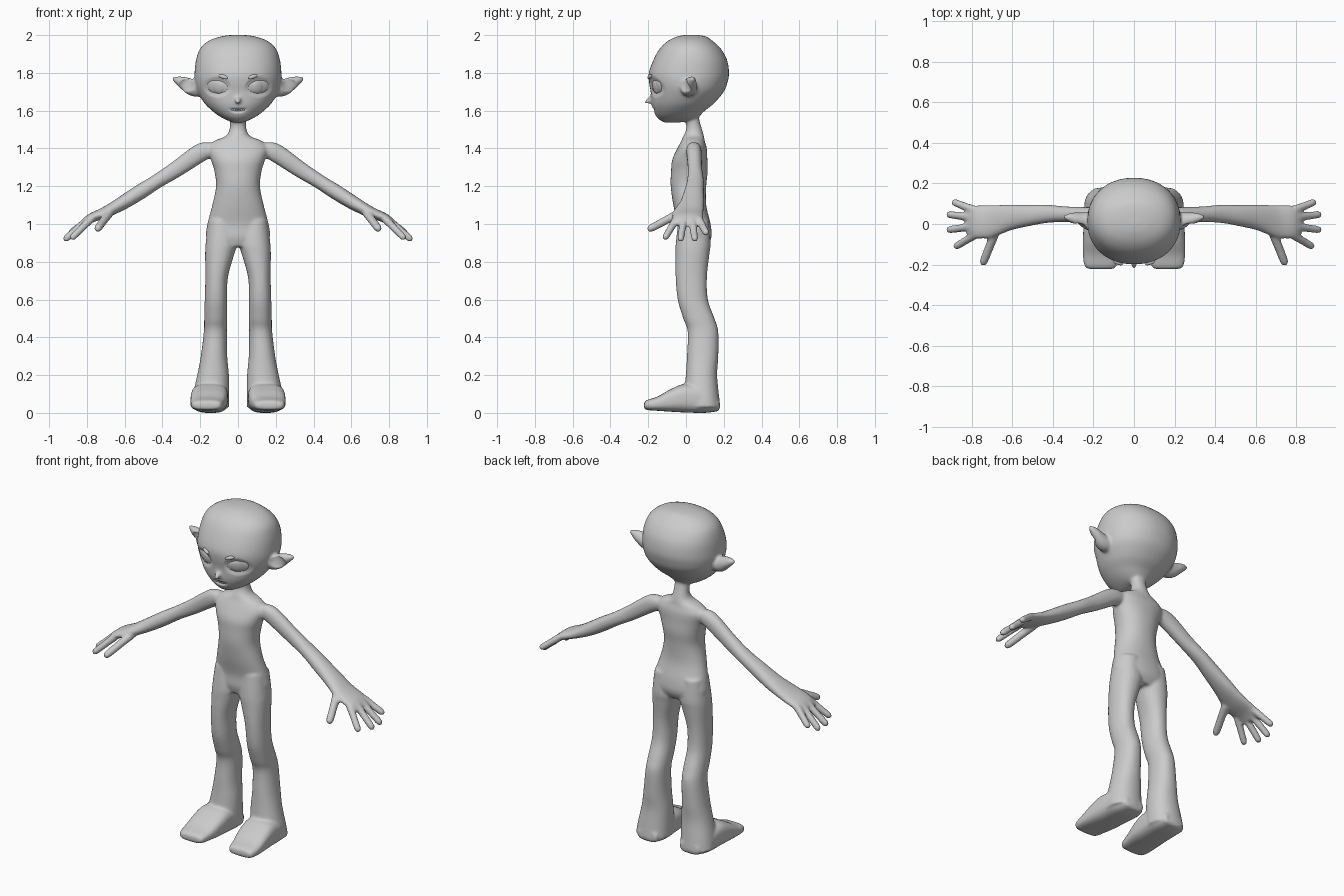
import bpy, bmesh, math
from mathutils import Vector, Quaternion
from mathutils.bvhtree import BVHTree

X, Y, Z = Vector((1, 0, 0)), Vector((0, 1, 0)), Vector((0, 0, 1))
ARM_UP = Vector((.53, 0, .85)).normalized()
bm = bmesh.new()


def spline(rows, k=5):
    """Catmull-Rom interpolation of ring rows."""
    out = []
    for i in range(len(rows) - 1):
        p0, p1 = rows[max(i - 1, 0)], rows[i]
        p2, p3 = rows[i + 1], rows[min(i + 2, len(rows) - 1)]
        for j in range(k):
            t = j / k
            out.append([.5 * (2*b + (c-a)*t + (2*a-5*b+4*c-d)*t*t + (3*b-a-3*c+d)*t**3)
                        for a, b, c, d in zip(p0, p1, p2, p3)])
    return out + [list(rows[-1])]


def loft(rows, u, v, power=2.0, side=1, n=32):
    """Closed skin over superellipse rings (cx, cy, cz, radius_u, radius_v)."""
    rings = []
    for cx, cy, cz, a, b in spline(rows):
        ring = []
        for i in range(n):
            t = 2 * math.pi * i / n
            c, s = math.cos(t), math.sin(t)
            p = Vector((cx, cy, cz)) \
                + u * a * math.copysign(abs(c) ** (2 / power), c) \
                + v * b * math.copysign(abs(s) ** (2 / power), s)
            p.x *= side
            ring.append(bm.verts.new(p))
        rings.append(ring)
    for r, q in zip(rings, rings[1:]):
        for i in range(n):
            bm.faces.new((r[i], r[(i+1) % n], q[(i+1) % n], q[i]))
    bm.faces.new(rings[0])
    bm.faces.new(rings[-1])


def finger(p, q, r, side):
    p, q = Vector(p), Vector(q)
    d = (q - p).normalized()
    u = d.cross(Z).normalized()
    rows = [(*p.lerp(q, t), r * s, r * s)
            for t, s in ((0, 1.1), (.5, 1.0), (.86, .95), (.96, .72), (1, .35))]
    loft(rows, u, d.cross(u), side=side, n=16)


# Head: (z, half width, front y, back y)
head = [(2.001, .03, .0, .06), (1.993, .09, -.045, .105), (1.97, .155, -.095, .14),
        (1.93, .2, -.138, .183), (1.87, .222, -.172, .217), (1.80, .23, -.197, .228),
        (1.75, .229, -.196, .22), (1.70, .215, -.187, .2), (1.64, .178, -.183, .15),
        (1.60, .138, -.172, .1), (1.57, .098, -.158, .07), (1.55, .06, -.138, .04),
        (1.537, .025, -.115, -.04)]
loft([(0, (f + b) / 2, z, w, (b - f) / 2) for z, w, f, b in head], X, Y, 2.15, n=48)
# Nose
loft([(0, -.165, 1.668, .016, .02), (0, -.19, 1.658, .016, .018),
      (0, -.21, 1.648, .012, .012), (0, -.219, 1.645, .005, .005)], X, Z)

# Neck and torso
loft([(0, .03, 1.60, .042, .035), (0, .035, 1.55, .042, .036), (0, .043, 1.50, .045, .042),
      (0, .04, 1.465, .065, .055), (0, .037, 1.44, .125, .062), (0, .032, 1.40, .16, .078),
      (0, .02, 1.34, .143, .093), (0, .018, 1.28, .125, .097), (0, .013, 1.2, .116, .094),
      (0, .02, 1.1, .136, .087), (0, .042, 1.0, .162, .088), (0, .045, .93, .168, .09),
      (0, .04, .88, .13, .07)], X, Y, 2.2, n=48)

for s in (1, -1):
    # Ears
    loft([(.19, .015, 1.722, .04, .046), (.23, .015, 1.72, .043, .046),
          (.27, .02, 1.732, .037, .044), (.31, .03, 1.753, .025, .029),
          (.335, .033, 1.764, .014, .016), (.348, .035, 1.768, .006, .007)], Y, Z, side=s)
    # Legs
    loft([(.085, .04, 1.02, .072, .08), (.088, .038, .9, .083, .092), (.097, .034, .84, .077, .09),
          (.113, .028, .72, .06, .083), (.117, .036, .6, .059, .08), (.118, .068, .5, .061, .083),
          (.12, .09, .43, .061, .081), (.127, .088, .3, .07, .083), (.132, .082, .2, .084, .083),
          (.142, .082, .1, .096, .092), (.147, .09, .03, .1, .092)], X, Y, 2.2, side=s)
    # Feet
    loft([(.14, .175, .04, .06, .03), (.145, .1, .065, .092, .065), (.15, 0, .078, .098, .076),
          (.155, -.08, .066, .097, .06), (.162, -.15, .049, .09, .038),
          (.165, -.205, .042, .08, .027), (.163, -.222, .04, .062, .018)], X, Z, 3.0, side=s)
    # Arms and palms
    loft([(.11, .04, 1.40, .035, .036), (.19, .042, 1.382, .04, .049), (.33, .048, 1.288, .038, .043),
          (.43, .05, 1.225, .045, .038), (.52, .042, 1.168, .053, .04), (.61, .032, 1.112, .064, .037),
          (.70, .013, 1.063, .08, .03), (.78, .01, 1.03, .082, .025), (.82, .01, 1.0, .07, .018)],
         Y, ARM_UP, 2.2, side=s)
    # Fingers and thumb
    for root, tip in (((.79, .07, 1.025), (.895, .11, .945)), ((.80, .033, 1.02), (.922, .048, .912)),
                      ((.80, -.012, 1.02), (.922, -.03, .912)), ((.78, -.052, 1.025), (.885, -.115, .92))):
        finger(root, tip, .0195, s)
    finger((.68, -.03, 1.06), (.748, -.203, .968), .022, s)

# Fuse everything into one smooth skin
bmesh.ops.recalc_face_normals(bm, faces=bm.faces[:])
mesh = bpy.data.meshes.new("body")
bm.to_mesh(mesh)
bm.free()
body = bpy.data.objects.new("body", mesh)
bpy.context.collection.objects.link(body)
rem = body.modifiers.new("fuse", 'REMESH')
rem.mode, rem.voxel_size = 'VOXEL', .008
smo = body.modifiers.new("soften", 'SMOOTH')
smo.factor, smo.iterations = .5, 6
skin = bpy.data.meshes.new_from_object(body.evaluated_get(bpy.context.evaluated_depsgraph_get()))
body.modifiers.clear()
body.data = skin

# Sculpt eye sockets, ear hollows and the mouth groove: (x, z, radius x, radius z, depth)
dents = [(.11, 1.725, .072, .052, .014), (.272, 1.735, .04, .034, .022)]
for v in skin.vertices:
    x, y, z = v.co
    if z > 1.55 and y < .02:
        for cx, cz, rx, rz, depth in dents:
            d = ((abs(x) - cx) / rx) ** 2 + ((z - cz) / rz) ** 2
            if d < 1:
                v.co.y += depth * (1 - d) ** .7
        if y < -.1:
            d = (x / .05) ** 2 + ((z - 1.601 - 3 * x * x) / .013) ** 2
            if d < 1:
                v.co.y += .012 * (1 - d)
skin.polygons.foreach_set("use_smooth", [True] * len(skin.polygons))
tree = BVHTree.FromPolygons([v.co for v in skin.vertices], [p.vertices[:] for p in skin.polygons])


def on_face(name, x, z, size, lift=0, roll=0):
    """Flattened ball laid on the face surface."""
    loc, nor, _, _ = tree.ray_cast(Vector((x, -1, z)), Y)
    b = bmesh.new()
    bmesh.ops.create_uvsphere(b, u_segments=32, v_segments=16, radius=1)
    m = bpy.data.meshes.new(name)
    b.to_mesh(m)
    b.free()
    m.polygons.foreach_set("use_smooth", [True] * len(m.polygons))
    ob = bpy.data.objects.new(name, m)
    bpy.context.collection.objects.link(ob)
    ob.location = loc + nor * lift
    ob.rotation_mode = 'QUATERNION'
    ob.rotation_quaternion = nor.to_track_quat('Z', 'Y') @ Quaternion(Z, roll)
    ob.scale = size


# Eyes, irises, brows and teeth
for s, tag in ((1, "left"), (-1, "right")):
    on_face("eye_" + tag, s * .108, 1.725, (.06, .04, .012), -.003, s * .15)
    on_face("iris_" + tag, s * .103, 1.725, (.035, .036, .012), .001)
    on_face("brow_" + tag, s * .078, 1.78, (.027, .011, .01), .003, s * .3)
for i in range(6):
    x = (i - 2.5) * .012
    on_face("tooth", x, 1.603 + 3 * x * x, (.006, .006, .006))
